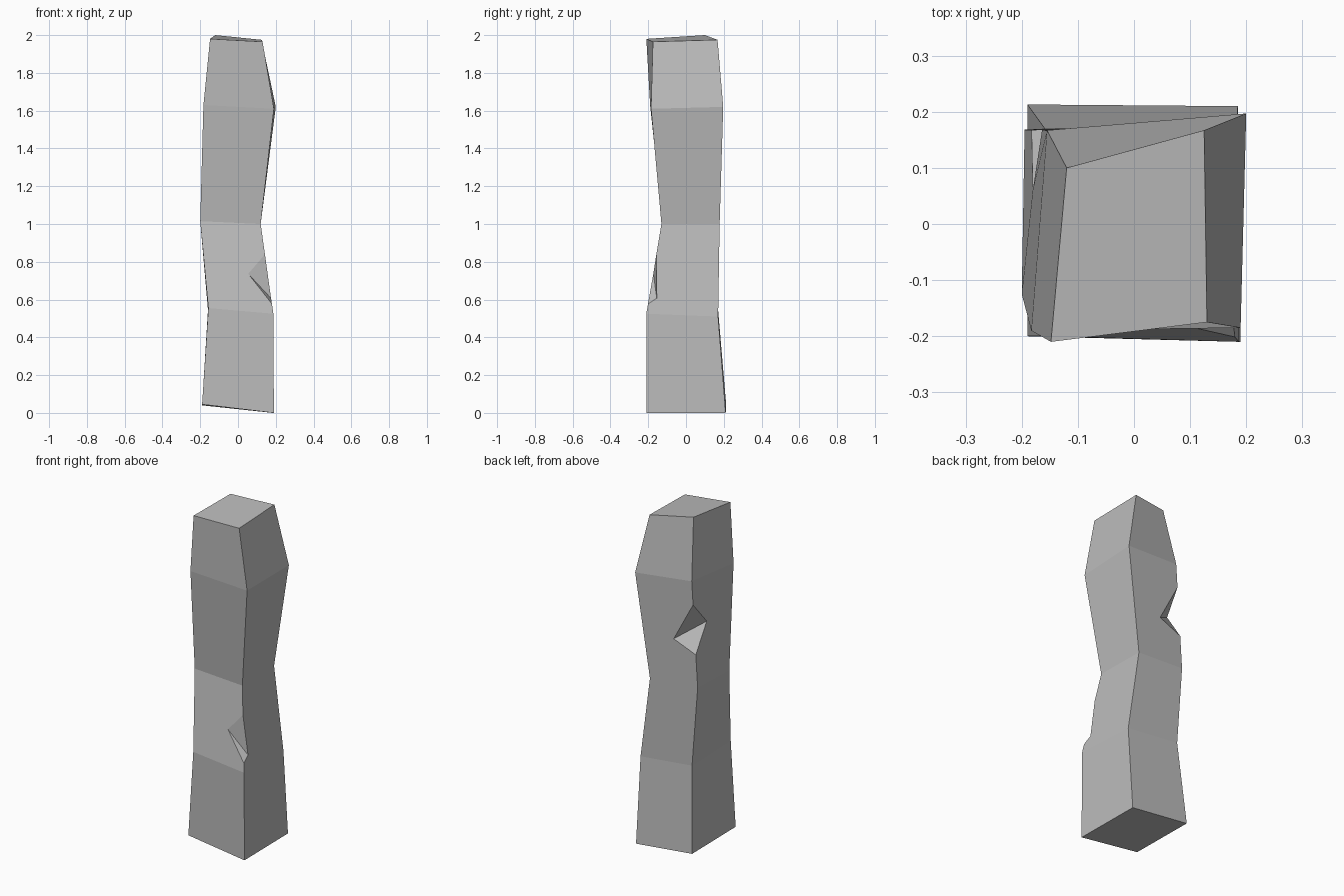
import bpy
import bmesh
from mathutils import Vector

default_cube = bpy.data.objects.get("Cube")
if default_cube:
    bpy.data.objects.remove(default_cube, do_unlink=True)


def make_material(name, colour):
    material = bpy.data.materials.new(name)
    material.use_nodes = True
    material.diffuse_color = colour
    material.node_tree.nodes["Principled BSDF"].inputs["Base Color"].default_value = colour
    return material


stone = make_material("stone grey", (0.5, 0.5, 0.5, 1))


def add_object(name, bm):
    bmesh.ops.recalc_face_normals(bm, faces=bm.faces)
    mesh = bpy.data.meshes.new(name)
    bm.to_mesh(mesh)
    bm.free()
    mesh.materials.append(stone)
    obj = bpy.data.objects.new(name, mesh)
    bpy.context.collection.objects.link(obj)
    return obj


def loft(name, sections):
    """Bridge a stack of four-cornered sections and cap both ends."""
    bm = bmesh.new()
    rings = [[bm.verts.new(corner) for corner in section] for section in sections]
    for lower, upper in zip(rings, rings[1:]):
        for i in range(len(lower)):
            j = (i + 1) % len(lower)
            bm.faces.new((lower[i], lower[j], upper[j], upper[i]))
    bm.faces.new(rings[0])
    bm.faces.new(rings[-1])
    return add_object(name, bm)


def chip(target, name, top, bottom, side_a, side_b):
    """Cut a wedge out of a corner edge; its valley runs from side_a to side_b."""
    valley = (Vector(side_a) + Vector(side_b)) / 2
    bm = bmesh.new()
    for point in (top, bottom, side_a, side_b):
        bm.verts.new(valley + (Vector(point) - valley) * 1.7)
    bmesh.ops.convex_hull(bm, input=bm.verts)
    cutter = add_object(name, bm)
    cutter.hide_render = True
    modifier = target.modifiers.new(name, "BOOLEAN")
    modifier.operation = "DIFFERENCE"
    modifier.solver = "EXACT"
    modifier.object = cutter
    bpy.context.view_layer.objects.active = target
    bpy.ops.object.modifier_apply(modifier=name)
    bpy.data.objects.remove(cutter, do_unlink=True)


# Uneven square shaft: corners run front left, front right, back right, back left
pillar = loft("stone_pillar", [
    [(-.19, -.2, .045), (.19, -.21, 0), (.185, .21, 0), (-.19, .213, .04)],
    [(-.157, -.2, .555), (.187, -.21, .525), (.183, .17, .51), (-.159, .17, .545)],
    [(-.2, -.125, 1.015), (.12, -.13, 1), (.115, .178, 1), (-.195, .168, 1.02)],
    [(-.183, -.19, 1.63), (.19, -.185, 1.61), (.2, .197, 1.62), (-.155, .167, 1.65)],
    [(-.148, -.21, 1.98), (.13, -.175, 1.965), (.125, .167, 1.975), (-.12, .1, 2)],
])

# Chipped corners
chip(pillar, "front_chip", (.143, -.157, .84), (.182, -.2, .575),
     (.06, -.172, .73), (.172, -.155, .61))
chip(pillar, "back_chip", (-.164, .167, 1.51), (-.183, .168, 1.215),
     (-.035, .175, 1.273), (-.175, .065, 1.373))

for polygon in pillar.data.polygons:
    polygon.use_smooth = False
